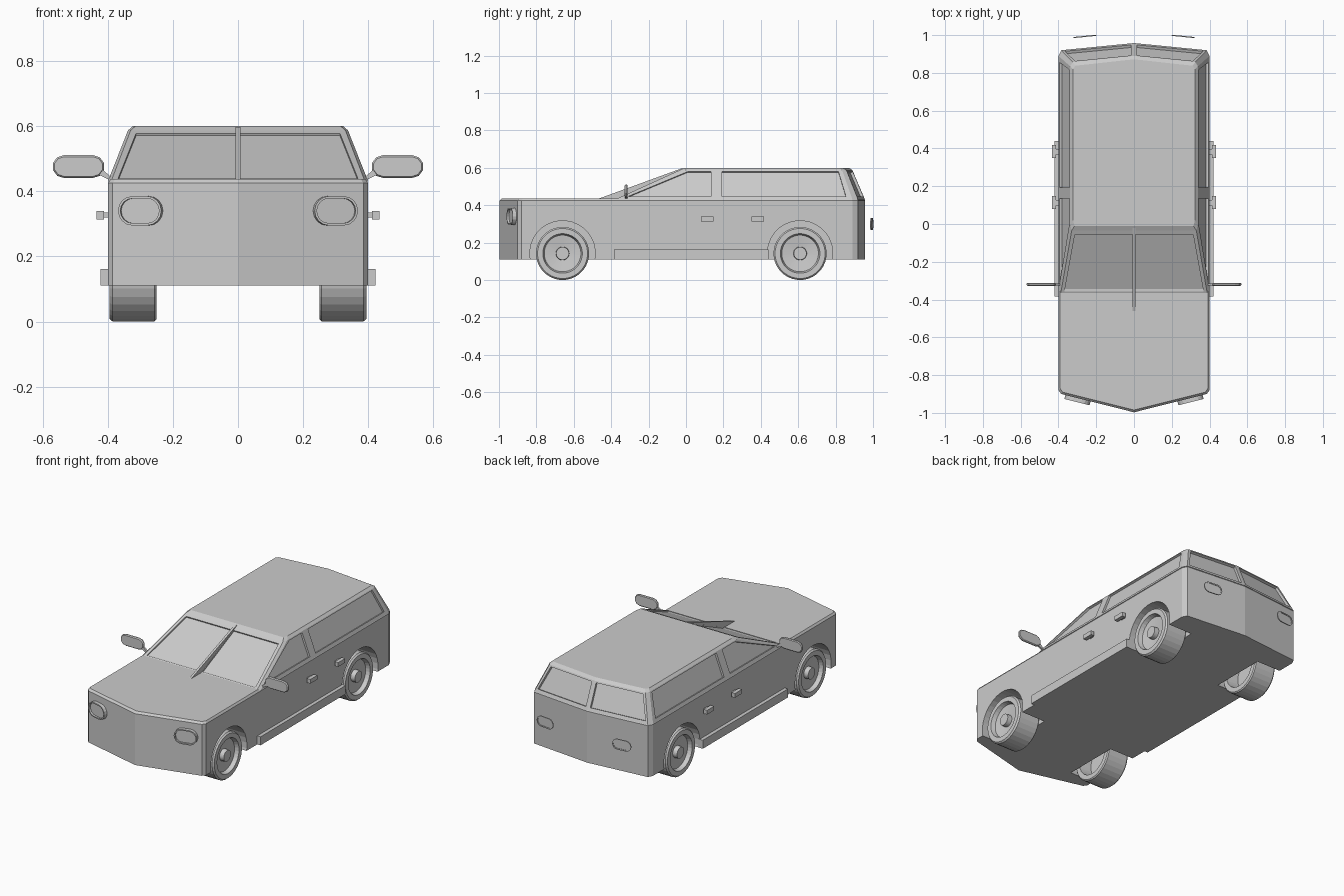
import bpy, bmesh, math
from mathutils import Vector, Matrix

if "Cube" in bpy.data.objects:
    bpy.data.objects.remove(bpy.data.objects["Cube"])

grey = bpy.data.materials.new("plain grey")
grey.diffuse_color = (0.6, 0.6, 0.6, 1)
grey.use_nodes = True
grey.node_tree.nodes["Principled BSDF"].inputs["Base Color"].default_value = grey.diffuse_color


def finish(name, bm, mirror=False, cutter=False):
    bmesh.ops.recalc_face_normals(bm, faces=bm.faces[:])
    me = bpy.data.meshes.new(name)
    bm.to_mesh(me)
    bm.free()
    me.materials.append(grey)
    ob = bpy.data.objects.new(name, me)
    bpy.context.collection.objects.link(ob)
    if mirror:
        ob.modifiers.new("mirror", 'MIRROR')
    if cutter:
        ob.hide_render = True
        ob.hide_viewport = False
        ob.display_type = 'WIRE'
    return ob


def loft(name, rings, **kw):
    """Skin closed rings of 3D points and cap both ends."""
    bm = bmesh.new()
    vs = [[bm.verts.new(p) for p in r] for r in rings]
    n = len(vs[0])
    for a, b in zip(vs, vs[1:]):
        for i in range(n):
            j = (i + 1) % n
            bm.faces.new((a[i], a[j], b[j], b[i]))
    bm.faces.new(vs[0])
    bm.faces.new(vs[-1])
    return finish(name, bm, **kw)


def plan(half, z):
    """Full outline at height z from the right half, front to back."""
    left = [(-x, y) for x, y in reversed(half) if x > 0]
    return [(x, y, z) for x, y in half + left]


def box(name, lo, hi, **kw):
    r = [[(x, lo[1], lo[2]), (x, hi[1], lo[2]), (x, hi[1], hi[2]), (x, lo[1], hi[2])]
         for x in (lo[0], hi[0])]
    return loft(name, r, **kw)


def cut(ob, cutter):
    m = ob.modifiers.new("cut", 'BOOLEAN')
    m.operation = 'DIFFERENCE'
    m.solver = 'EXACT'
    m.object = cutter


def window_cut(ob, name, pts, depth):
    """Recess a window: prism through the face along its normal."""
    p = [Vector(q) for q in pts]
    n = (p[1] - p[0]).cross(p[2] - p[0]).normalized()
    if n.dot(p[0] - Vector((0, 0.4, 0.3))) < 0:
        n = -n
    cut(ob, loft(name, [[q + n * 0.03 for q in p], [q - n * depth for q in p]],
                 mirror=True, cutter=True))


def oval(w, h, n=8):
    """Stadium outline, total width w and height h."""
    r, pts = h / 2, []
    for s in (1, -1):
        for i in range(n + 1):
            a = -math.pi / 2 + math.pi * i / n
            pts.append((s * (w / 2 - r + r * math.cos(a)), s * r * math.sin(a)))
    return pts


def lamp(name, w, h, depth, rim, recess, loc, turn):
    """Oval lamp facing -y before turning, with a recessed lens."""
    m = Matrix.Translation(loc) @ Matrix.Rotation(turn, 4, 'Z')
    spec = [(w, h, depth), (w, h, 0), (w - rim, h - rim, 0), (w - rim, h - rim, recess)]
    loft(name, [[m @ Vector((x, y, z)) for x, z in oval(a, b)] for a, b, y in spec], mirror=True)


# lower body
low = [(0, -0.997), (0.385, -0.9), (0.4, -0.88), (0.4, 0.89), (0.385, 0.92), (0, 0.958)]
top = [(0, -0.985), (0.378, -0.89), (0.391, -0.87), (0.391, 0.88), (0.378, 0.91), (0, 0.948)]
body = loft("body", [plan(low, 0.11), plan(low, 0.425), plan(top, 0.437)])

# cabin
c0 = [(0.39, -0.38), (0.4, -0.35), (0.4, 0.89), (0.385, 0.92), (0, 0.957)]
c1 = [(0.33, -0.035), (0.338, -0.005), (0.338, 0.835), (0.325, 0.858), (0, 0.89)]
c2 = [(0.315, -0.01), (0.323, 0.02), (0.323, 0.82), (0.31, 0.838), (0, 0.872)]
cabin = loft("cabin", [plan(c0, 0.43), plan(c1, 0.587), plan(c2, 0.6)])


def side(y, z):
    return (0.4 - (z - 0.43) / 0.157 * 0.062, y, z)


def screen(x, z):
    return (x, -0.38 + (z - 0.43) / 0.157 * 0.345, z)


def rear(x, z):
    t = (z - 0.43) / 0.157
    return (x, 0.957 - 0.067 * t - 0.0965 * x, z)


window_cut(cabin, "front_side_window_cutter",
           [side(-0.31, 0.447), side(0.135, 0.447), side(0.135, 0.58), side(0.01, 0.58)], 0.012)
window_cut(cabin, "rear_side_window_cutter",
           [side(0.192, 0.447), side(0.855, 0.447), side(0.815, 0.58), side(0.192, 0.58)], 0.012)
window_cut(cabin, "windscreen_cutter",
           [screen(0.008, 0.44), screen(0.368, 0.44), screen(0.313, 0.578), screen(0.008, 0.578)], 0.008)
window_cut(cabin, "rear_window_cutter",
           [rear(0.015, 0.447), rear(0.365, 0.447), rear(0.312, 0.578), rear(0.015, 0.578)], 0.015)

# centre pillar standing proud of the windscreen
loft("windscreen_pillar", [[(x, -0.47, 0.434), (x, -0.02, 0.598), (x, -0.02, 0.57), (x, -0.36, 0.43)]
                           for x in (-0.007, 0.007)])

# wheels and wheel arches
SEG = 32
tyre = [(0.325, 0.001), (0.325, 0.1), (0.25, 0.108), (0.25, 0.136), (0.256, 0.142), (0.386, 0.142),
        (0.395, 0.134), (0.395, 0.106), (0.37, 0.098), (0.362, 0.036), (0.39, 0.034), (0.39, 0.001)]


def circle(x, r, y):
    return [(x, y + r * math.cos(2 * math.pi * (i + .5) / SEG),
             0.142 + r * math.sin(2 * math.pi * (i + .5) / SEG)) for i in range(SEG)]


for label, y in (("front", -0.66), ("rear", 0.61)):
    cut(body, loft(label + "_arch_cutter", [circle(0.24, 0.175, y), circle(0.5, 0.175, y)],
                   mirror=True, cutter=True))
    loft(label + "_wheel", [circle(x, r, y) for x, r in tyre], mirror=True)

# sills and door handles
box("side_sill", (0.39, -0.385, 0.11), (0.422, 0.44, 0.162), mirror=True)
for label, y in (("front", 0.113), ("rear", 0.383)):
    box(label + "_handle_stem", (0.39, y - 0.015, 0.32), (0.42, y + 0.015, 0.335), mirror=True)
    box(label + "_handle_grip", (0.412, y - 0.034, 0.314), (0.435, y + 0.034, 0.34), mirror=True)

# door mirrors
loft("door_mirror", [[(0.49 + x, y, 0.476 + z) for x, z in oval(w, h, 5)]
                     for w, h, y in ((0.15, 0.06, -0.328), (0.16, 0.07, -0.322),
                                     (0.16, 0.07, -0.316), (0.15, 0.06, -0.312))], mirror=True)
loft("mirror_stem", [[(0.38, y, 0.435), (0.395, y, 0.435), (0.435, y, 0.455), (0.42, y, 0.47)]
                     for y in (-0.326, -0.314)], mirror=True)

# head lamps, and thin tail lamps standing off the back
lamp("head_lamp", 0.137, 0.09, 0.06, 0.014, 0.012, (0.302, -0.943, 0.34), 0.245)
lamp("tail_lamp", 0.12, 0.064, -0.006, 0.014, -0.003, (0.26, 0.996, 0.3), -0.1)
for o in bpy.data.objects:
    if o.name == "tail_lamp":
        o.data.update()
